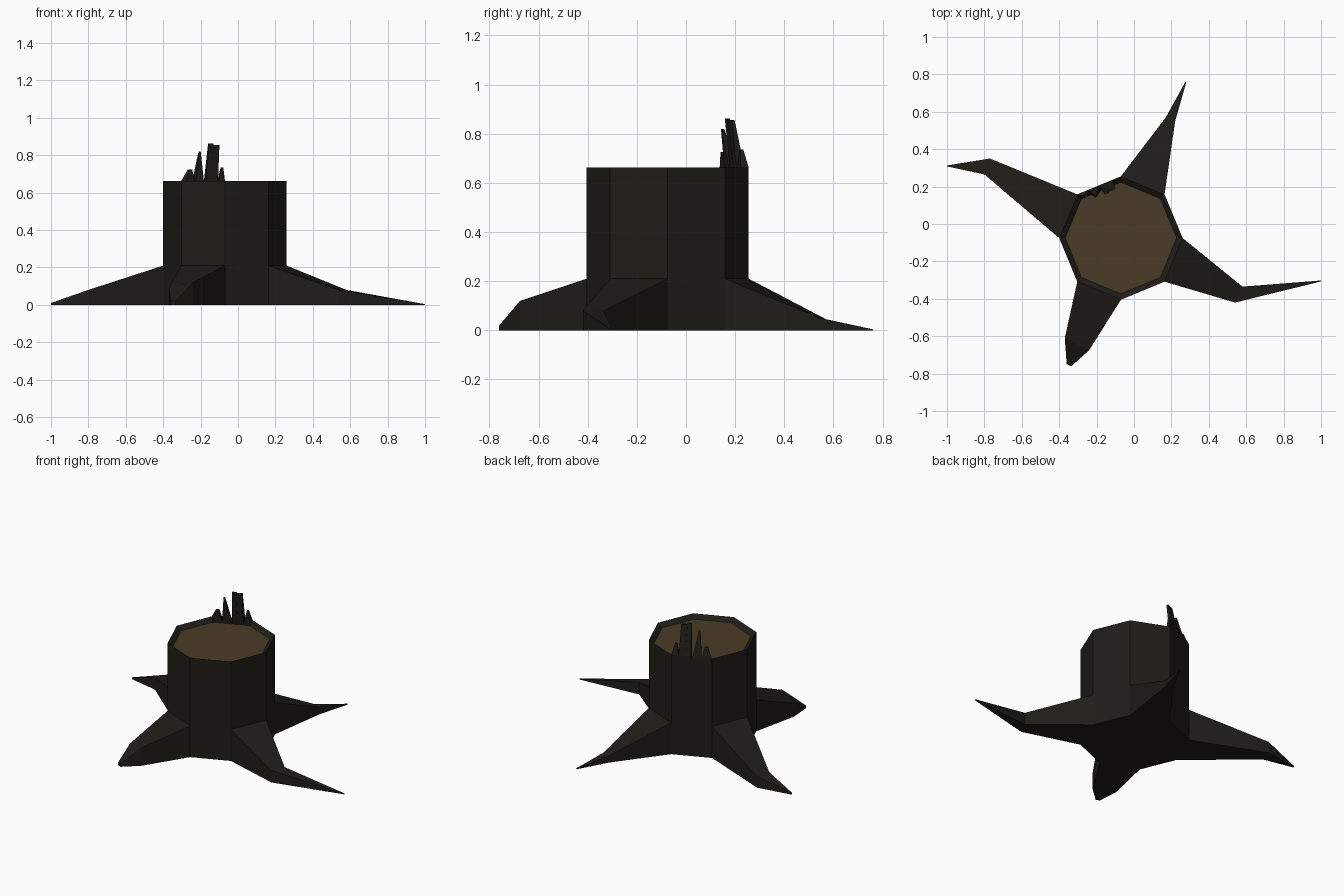
import bpy, bmesh
from math import cos, sin, radians
from mathutils import Vector

if "Cube" in bpy.data.objects:
    bpy.data.objects.remove(bpy.data.objects["Cube"])

CX, CY, R, R_IN = -0.07, -0.075, 0.33, 0.298
TOP, FLARE, DEPTH = 0.663, 0.21, 0.025


def material(name, rgb):
    m = bpy.data.materials.new(name)
    m.diffuse_color = (*rgb, 1)
    m.use_nodes = True
    m.node_tree.nodes["Principled BSDF"].inputs["Base Color"].default_value = m.diffuse_color
    return m


bark = material("bark", (0.014, 0.012, 0.009))
wood = material("cut_wood", (0.068, 0.043, 0.021))


def ring_point(k, r, z):
    a = radians(45 * k)
    return Vector((CX + r * cos(a), CY + r * sin(a), z))


def finish(bm, name, mat):
    bmesh.ops.recalc_face_normals(bm, faces=bm.faces)
    me = bpy.data.meshes.new(name)
    bm.to_mesh(me)
    bm.free()
    me.materials.append(mat)
    ob = bpy.data.objects.new(name, me)
    bpy.context.collection.objects.link(ob)
    return ob


# Roots, keyed by trunk side: stations of (xy, z at side k, xy, z at side k+1)
roots = {
    1: [((0.22, 0.55), 0.048, (0.17, 0.57), 0.045),
        ((0.28, 0.76), 0.004, (0.275, 0.76), 0.004)],
    3: [((-0.77, 0.35), 0.075, (-0.80, 0.265), 0.08),
        ((-1.0, 0.313), 0.01, (-1.0, 0.308), 0.01)],
    5: [((-0.37, -0.61), 0.09, (-0.24, -0.675), 0.12),
        ((-0.36, -0.75), 0.02, (-0.335, -0.76), 0.02)],
    7: [((0.54, -0.42), 0.08, (0.58, -0.335), 0.08),
        ((1.0, -0.307), 0.004, (1.0, -0.302), 0.004)],
}

# Trunk with hollow rim and roots grown out of the lower ring
bm = bmesh.new()
rings = [[bm.verts.new(ring_point(k, r, z)) for k in range(8)]
         for r, z in ((R, 0), (R, FLARE), (R, TOP), (R_IN, TOP - DEPTH))]
bm.faces.new(rings[0])
for i, (lo, hi) in enumerate(zip(rings, rings[1:])):
    for k in range(8):
        n = (k + 1) % 8
        if i > 0 or k not in roots:
            bm.faces.new((lo[k], lo[n], hi[n], hi[k]))
            continue
        quad = [lo[k], lo[n], hi[n], hi[k]]
        for a, za, b, zb in roots[k]:
            new = [bm.verts.new(p) for p in
                   ((*a, 0), (*b, 0), (*b, zb), (*a, za))]
            for j in range(4):
                m = (j + 1) % 4
                bm.faces.new((quad[j], quad[m], new[m], new[j]))
            quad = new
        bm.faces.new(quad)
finish(bm, "trunk_and_roots", bark)

# Pale sawn surface
bm = bmesh.new()
bm.faces.new([bm.verts.new(ring_point(k, R_IN, TOP - DEPTH)) for k in range(8)])
finish(bm, "sawn_top", wood)

# Splinters along the back-left rim: base span, tip span, tip height, inward lean
o0, o1 = ring_point(3, R, TOP), ring_point(2, R, TOP)
i0, i1 = ring_point(3, R_IN, TOP - DEPTH), ring_point(2, R_IN, TOP - DEPTH)
inward = Vector((CX, CY, 0)) - (o0 + o1) / 2
inward.z = 0
inward.normalize()
splinters = [
    (0.00, 0.25, 0.12, 0.20, 0.725, 0.020),
    (0.25, 0.48, 0.33, 0.36, 0.820, 0.040),
    (0.52, 0.68, 0.54, 0.64, 0.862, 0.045),
    (0.66, 0.82, 0.64, 0.79, 0.855, 0.040),
    (0.82, 1.00, 0.88, 0.92, 0.735, 0.015),
]
bm = bmesh.new()
for b0, b1, t0, t1, z, lean in splinters:
    base = [o0.lerp(o1, b0), o0.lerp(o1, b1), i0.lerp(i1, b1), i0.lerp(i1, b0)]
    tip = []
    for t, d in ((t0, 0), (t1, 0), (t1, 0.012), (t0, 0.012)):
        p = o0.lerp(o1, t) + inward * (lean + d)
        p.z = z
        tip.append(p)
    lo, hi = [[bm.verts.new(p) for p in q] for q in (base, tip)]
    bm.faces.new(lo)
    bm.faces.new(hi)
    for j in range(4):
        m = (j + 1) % 4
        bm.faces.new((lo[j], lo[m], hi[m], hi[j]))
finish(bm, "splinters", bark)
